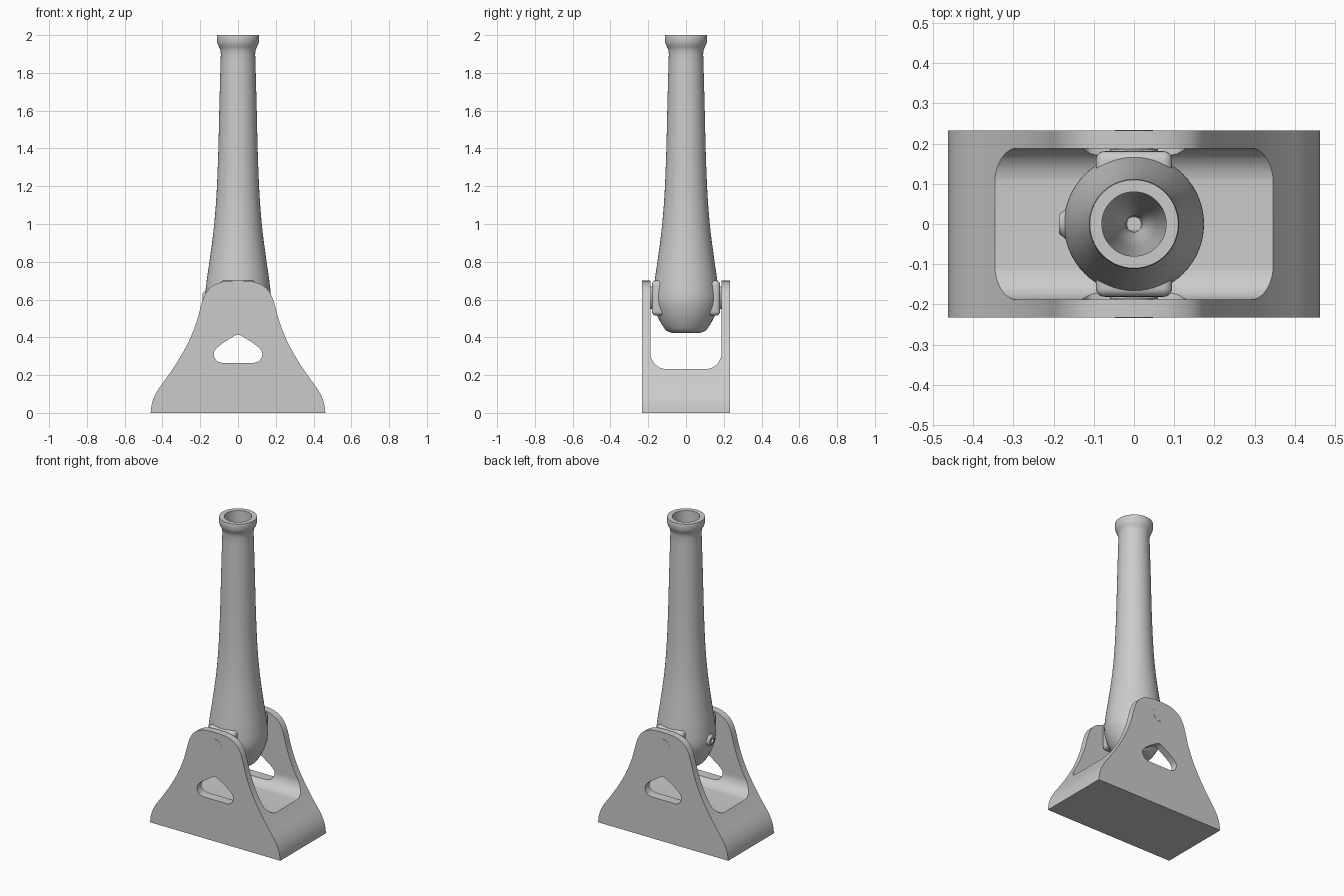
import bpy, bmesh, math
from mathutils import Vector, Matrix

if "Cube" in bpy.data.objects:
    bpy.data.objects.remove(bpy.data.objects["Cube"])


def spline(pts, n=6):
    """Catmull-Rom through open 2D points."""
    p = [Vector(q) for q in pts]
    p = [2 * p[0] - p[1]] + p + [2 * p[-1] - p[-2]]
    out = []
    for i in range(1, len(p) - 2):
        a, b, c, d = p[i - 1:i + 3]
        for k in range(n):
            t = k / n
            out.append(0.5 * (2 * b + (c - a) * t + (2 * a - 5 * b + 4 * c - d) * t * t
                              + (3 * b - a - 3 * c + d) * t ** 3))
    return out + [p[-2]]


def mirrored(half):
    """Closed outline from a right half that ends on the centre line."""
    return half + [Vector((-q[0], q[1])) for q in reversed(half) if abs(q[0]) > 1e-5]


def finish(name, bm):
    bmesh.ops.recalc_face_normals(bm, faces=bm.faces)
    me = bpy.data.meshes.new(name)
    bm.to_mesh(me)
    bm.free()
    ob = bpy.data.objects.new(name, me)
    bpy.context.collection.objects.link(ob)
    return ob


def prism(name, outline, depth, axis='Y'):
    """Extrude a (horizontal, z) outline symmetrically along an axis."""
    bm = bmesh.new()
    put = (lambda h, z, d: (h, d, z)) if axis == 'Y' else (lambda h, z, d: (d, h, z))
    a = [bm.verts.new(put(q[0], q[1], -depth)) for q in outline]
    b = [bm.verts.new(put(q[0], q[1], depth)) for q in outline]
    bm.faces.new(a)
    bm.faces.new(b)
    for i in range(len(a)):
        j = (i + 1) % len(a)
        bm.faces.new((a[i], a[j], b[j], b[i]))
    return finish(name, bm)


def lathe(name, prof, seg=64, matrix=Matrix()):
    """Spin a closed (r, z) profile that starts and ends on the axis."""
    bm = bmesh.new()
    rings = []
    for r, z in prof:
        if r < 1e-5:
            rings.append([bm.verts.new((0, 0, z))] * seg)
        else:
            rings.append([bm.verts.new((r * math.cos(2 * math.pi * i / seg),
                                        r * math.sin(2 * math.pi * i / seg), z)) for i in range(seg)])
    for a, b in zip(rings, rings[1:]):
        for i in range(seg):
            j = (i + 1) % seg
            bm.faces.new(list(dict.fromkeys((a[i], a[j], b[j], b[i]))))
    bm.transform(matrix)
    return finish(name, bm)


def smooth(ob, angle=32):
    bpy.ops.object.select_all(action='DESELECT')
    ob.select_set(True)
    bpy.context.view_layer.objects.active = ob
    bpy.ops.object.shade_smooth_by_angle(angle=math.radians(angle))


def cut(ob, cutter):
    m = ob.modifiers.new("cut", 'BOOLEAN')
    m.operation = 'DIFFERENCE'
    m.solver = 'EXACT'
    m.object = cutter
    bpy.ops.object.select_all(action='DESELECT')
    bpy.context.view_layer.objects.active = ob
    bpy.ops.object.modifier_apply(modifier=m.name)
    bpy.data.objects.remove(cutter)


# carriage: flared side profile, hollowed by a round-bottomed slot and two windows
flank = [(0.463, 0), (0.453, 0.06), (0.425, 0.12), (0.375, 0.19), (0.315, 0.28), (0.26, 0.38),
         (0.22, 0.48), (0.198, 0.56), (0.18, 0.615), (0.15, 0.66), (0.105, 0.687), (0.055, 0.698), (0, 0.70)]
carriage = prism("carriage", mirrored(spline(flank, 4)), 0.232)
R, floor, half = 0.085, 0.232, 0.188
slot = [Vector((0, floor))] + [
    Vector((half - R + R * math.sin(t), floor + R - R * math.cos(t)))
    for t in (math.pi / 2 * k / 12 for k in range(13))] + [Vector((half, 0.9))]
slot = slot + [Vector((-q.x, q.y)) for q in reversed(slot[1:])]
cut(carriage, prism("slot_cutter", slot, 0.7, 'X'))
window = [(0.085, 0.265), (0.112, 0.275), (0.128, 0.305), (0.122, 0.332),
          (0.09, 0.362), (0.045, 0.392), (0.015, 0.41), (0, 0.414)]
cut(carriage, prism("window_cutter", mirrored(spline(window, 4)), 0.5))
smooth(carriage)

# barrel with flared muzzle and tapered bore
outer = spline([(0.075, 0.424), (0.105, 0.437), (0.135, 0.48), (0.16, 0.535), (0.174, 0.60), (0.167, 0.69),
                (0.150, 0.81), (0.128, 0.98), (0.113, 1.17), (0.104, 1.40), (0.098, 1.65), (0.091, 1.90)], 5)
muzzle = spline([(0.094, 1.925), (0.108, 1.955), (0.112, 1.98), (0.110, 2.0)], 4)
bore = [(0.080, 2.0), (0.077, 1.9), (0.055, 1.25), (0.035, 0.72), (0.020, 0.68), (0.018, 0.60), (0, 0.60)]
smooth(lathe("barrel", [(0, 0.424)] + outer + muzzle + bore))

# trunnion blocks, bosses and pivot pins on both sides
for side, tag in ((-1, "front"), (1, "back")):
    bm = bmesh.new()
    bmesh.ops.create_cube(bm, size=1, matrix=Matrix.Translation((0, side * 0.125, 0.608))
                          @ Matrix.Diagonal((0.19, 0.112, 0.185, 1)))
    bmesh.ops.bevel(bm, geom=bm.edges[:], offset=0.022, segments=5, profile=0.5, affect='EDGES')
    smooth(finish(tag + "_trunnion_block", bm))
    turn = Matrix.Translation((0, 0, 0.61)) @ Matrix.Rotation(-side * math.pi / 2, 4, 'X')
    smooth(lathe(tag + "_trunnion_boss", [(0, 0.15), (0.06, 0.15), (0.06, 0.187), (0, 0.187)], 40, turn))
    smooth(lathe(tag + "_pivot_pin", [(0, 0.17), (0.047, 0.17), (0.047, 0.2335), (0, 0.2335)], 40, turn))

# touch hole boss on the left of the breech
turn = Matrix.Translation((0, 0, 0.61)) @ Matrix.Rotation(-math.pi / 2, 4, 'Y')
smooth(lathe("touch_hole_boss", [(0, 0.14), (0.042, 0.14), (0.038, 0.170), (0.030, 0.179), (0.024, 0.187),
                                 (0.014, 0.187), (0.012, 0.165), (0, 0.165)], 32, turn))
